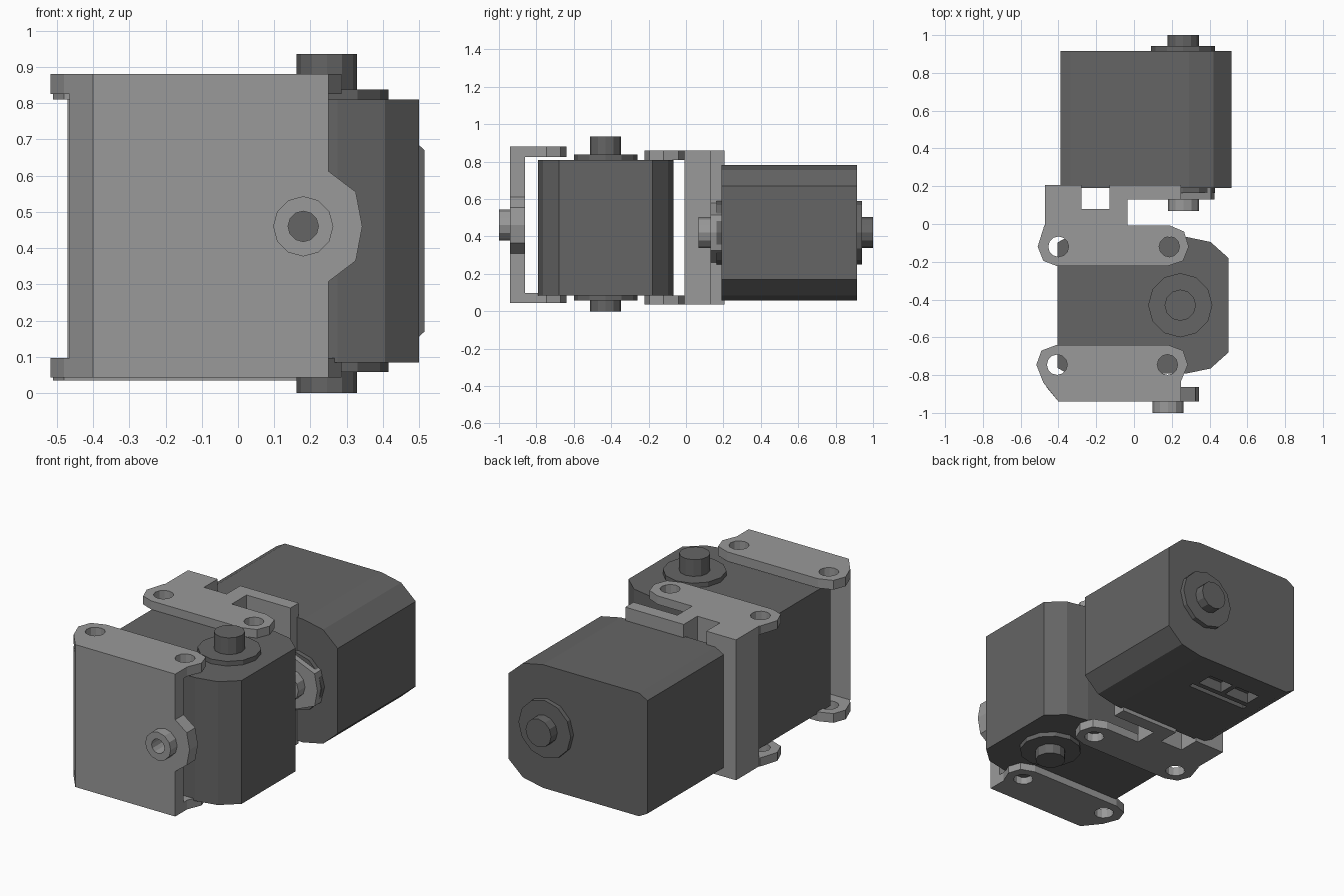
import bpy
from math import cos, sin, tau, radians
from mathutils import Matrix

if "Cube" in bpy.data.objects:
    bpy.data.objects.remove(bpy.data.objects["Cube"])


def material(name, value):
    m = bpy.data.materials.new(name)
    m.use_nodes = True
    color = (value, value, value, 1)
    m.diffuse_color = color
    m.node_tree.nodes["Principled BSDF"].inputs["Base Color"].default_value = color
    return m


LIGHT = material("light grey plastic", 0.32)
DARK = material("dark grey casing", 0.13)


def ngon(u, v, r, n=12):
    return [(u + r * cos(tau * i / n), v + r * sin(tau * i / n)) for i in range(n)]


def prism(name, outline, lo, hi, mat, axis="z", holes=()):
    """Extrude an outline with holes along z (outline in x, y) or y (outline in x, z)."""
    curve = bpy.data.curves.new(name, "CURVE")
    curve.dimensions, curve.fill_mode = "2D", "BOTH"
    curve.extrude = (hi - lo) / 2
    for loop in (outline, *holes):
        spline = curve.splines.new("POLY")
        spline.points.add(len(loop) - 1)
        for point, (u, v) in zip(spline.points, loop):
            point.co = (u, v, 0, 1)
        spline.use_cyclic_u = True
    temp = bpy.data.objects.new(name + " outline", curve)
    bpy.context.collection.objects.link(temp)
    graph = bpy.context.evaluated_depsgraph_get()
    mesh = bpy.data.meshes.new_from_object(temp.evaluated_get(graph))
    bpy.data.objects.remove(temp)
    mid = (lo + hi) / 2
    if axis == "z":
        mesh.transform(Matrix.Translation((0, 0, mid)))
    else:
        mesh.transform(Matrix.Translation((0, mid, 0)) @ Matrix.Rotation(radians(90), 4, "X"))
    mesh.materials.clear()
    mesh.materials.append(mat)
    for p in mesh.polygons:
        p.use_smooth = False
        p.material_index = 0
    obj = bpy.data.objects.new(name, mesh)
    bpy.context.collection.objects.link(obj)
    return obj


def casing_outline(x, v, half=0.362):
    """Motor section: small bevels on the -x side, large rounded bevels on +x."""
    upper = [(x + 0.905, 0.25), (x + 0.81, 0.335), (x + 0.68, half),
             (x + 0.055, half), (x, half - 0.03)]
    return [(a, v + b) for a, b in upper] + [(a, v - b) for a, b in reversed(upper)]


def motor(name, x, v, lo, hi, ends, axis):
    """Casing with a collar and a stub shaft on both ends."""
    body = prism(name + "_casing", casing_outline(x, v), lo, hi, DARK, axis)
    for side, face, tip in (("low", lo, ends[0]), ("high", hi, ends[1])):
        step = 0.027 if side == "high" else -0.027
        for part, r, end in (("collar", 0.17, face + step), ("shaft", 0.083, tip)):
            prism(f"{name}_{part}_{side}", ngon(x + 0.65, v, r),
                  min(face, end), max(face, end), DARK, axis)
    return body


def ear_plate(x0, x1, z0, z1, u, v, size):
    """Plate outline with a bevelled ear around a pivot on the +x edge."""
    ear = [(x1, v - size), (u + 0.145, v - 0.095), (u + 0.163, v),
           (u + 0.145, v + 0.095), (x1, v + size)]
    return [(x0, z0), (x1, z0), *ear, (x1, z1), (x0, z1)]


# Motors
motor("front_motor", -0.405, -0.43, 0.085, 0.81, (0, 0.935), "z")
rear = motor("rear_motor", -0.39, 0.42, 0.19, 0.915, (0.14, 1.0), "y")


# Socket recesses under the rear motor
def rect(x0, x1, y0, y1):
    return [(x0, y0), (x1, y0), (x1, y1), (x0, y1)]


for i, area in enumerate((rect(-0.06, 0.1, 0.68, 0.78), rect(-0.25, -0.09, 0.68, 0.78),
                          rect(-0.27, 0.12, 0.62, 0.65))):
    cutter = prism(f"socket_cutter_{i}", area, 0, 0.12, DARK)
    cutter.hide_render = True
    cut = rear.modifiers.new("socket", "BOOLEAN")
    cut.operation, cut.solver, cut.object = "DIFFERENCE", "EXACT", cutter
    bpy.context.view_layer.objects.active = rear
    bpy.ops.object.modifier_apply(modifier=cut.name)
    bpy.data.objects.remove(cutter)

# Front bracket: drilled flanges above and below
front_flange = [(-0.40, -0.94), (0.25, -0.94), (0.25, -0.83), (0.285, -0.745), (0.26, -0.67),
                (0.18, -0.64), (-0.41, -0.64), (-0.49, -0.67), (-0.517, -0.745), (-0.48, -0.84)]
front_holes = [ngon(-0.407, -0.745, 0.054), ngon(0.177, -0.745, 0.054)]
for side, lo, hi in (("top", 0.825, 0.88), ("bottom", 0.043, 0.097)):
    prism("front_bracket_flange_" + side, front_flange, lo, hi, LIGHT, "z", front_holes)

# Front bracket: plate with pivot ear, its -x edge bevelled toward the front
bore = ngon(0.18, 0.46, 0.042)
plate = prism("front_bracket_plate", ear_plate(-0.465, 0.25, 0.097, 0.825, 0.18, 0.46, 0.152),
              -0.94, -0.862, LIGHT, "y", [bore])
for vert in plate.data.vertices:
    if vert.co.x < -0.43 and vert.co.y < -0.9:
        vert.co.x = -0.40
prism("front_bracket_boss", ngon(0.18, 0.46, 0.083), -1.0, -0.94, LIGHT, "y", [bore])

# Rear bracket: drilled flanges that lead back to the spine
rear_flange = [(-0.41, -0.222), (0.18, -0.222), (0.26, -0.195), (0.29, -0.12), (0.265, -0.04),
               (0.19, -0.008), (-0.475, -0.008), (-0.51, -0.12), (-0.48, -0.195)]
rear_holes = [ngon(-0.4, -0.12, 0.054), ngon(0.187, -0.12, 0.054)]
for side, lo, hi in (("top", 0.81, 0.86), ("bottom", 0.035, 0.085)):
    prism("rear_bracket_flange_" + side, rear_flange, lo, hi, LIGHT, "z", rear_holes)

# Rear bracket: notched spine, ear plate and boss
spine = [(-0.47, -0.008), (-0.035, -0.008), (-0.035, 0.13), (0.1, 0.13), (0.1, 0.207),
         (-0.13, 0.207), (-0.13, 0.08), (-0.277, 0.08), (-0.277, 0.207), (-0.47, 0.207)]
prism("rear_bracket_spine", spine, 0.035, 0.86, LIGHT)
bore = ngon(0.262, 0.42, 0.042)
prism("rear_bracket_plate", ear_plate(0.1, 0.25, 0.035, 0.86, 0.262, 0.42, 0.16),
      0.13, 0.207, LIGHT, "y", [bore])
prism("rear_bracket_boss", ngon(0.262, 0.42, 0.083), 0.068, 0.13, LIGHT, "y", [bore])
